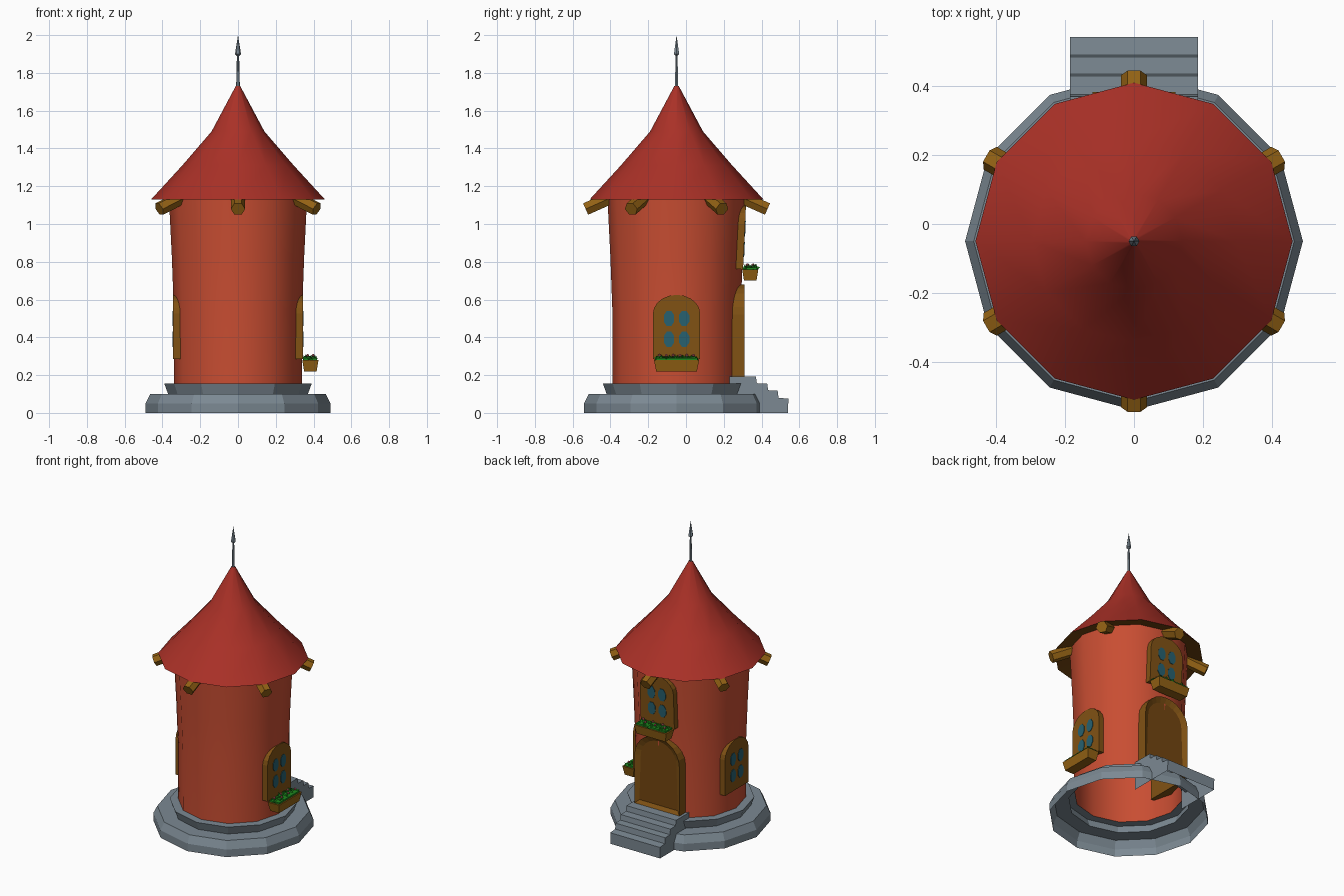
import bpy, bmesh, random
from math import sin, cos, pi, radians
from mathutils import Matrix, Vector

random.seed(4)
if "Cube" in bpy.data.objects:
    bpy.data.objects.remove(bpy.data.objects["Cube"])


def material(name, r, g, b):
    m = bpy.data.materials.new(name)
    m.use_nodes = True
    m.diffuse_color = (r, g, b, 1)
    m.node_tree.nodes["Principled BSDF"].inputs["Base Color"].default_value = (r, g, b, 1)
    return m


WALL = material("brick red", 0.58, 0.075, 0.032)
ROOF = material("roof red", 0.40, 0.03, 0.02)
STONE = material("grey stone", 0.20, 0.25, 0.29)
WOOD = material("brown wood", 0.22, 0.085, 0.007)
LIGHT_WOOD = material("golden wood", 0.29, 0.12, 0.007)
DARK_WOOD = material("dark wood", 0.17, 0.06, 0.005)
GLASS = material("teal glass", 0.02, 0.12, 0.16)
LEAF = material("leaf green", 0.012, 0.24, 0.012)
PETAL = material("pink petal", 0.65, 0.13, 0.16)

CENTRE = Matrix.Translation((0, -0.05, 0))
EAST, BACK, WEST = (CENTRE @ Matrix.Rotation(a, 4, "Z") for a in (0, pi / 2, pi))


def finish(name, bm, mats, matrix=CENTRE, smooth=False):
    me = bpy.data.meshes.new(name)
    for f in bm.faces:
        f.smooth = smooth
    bm.to_mesh(me)
    bm.free()
    for m in mats:
        me.materials.append(m)
    ob = bpy.data.objects.new(name, me)
    ob.matrix_world = matrix
    bpy.context.collection.objects.link(ob)
    return ob


def lathe(name, profile, mat, sides=12, smooth=False):
    """Turn a (radius, height) profile about the tower axis."""
    bm = bmesh.new()
    rings = [[bm.verts.new((r * cos(2 * pi * j / sides), r * sin(2 * pi * j / sides), z))
              for j in range(sides)] for r, z in profile]
    for a, b in zip(rings, rings[1:]):
        for j in range(sides):
            k = (j + 1) % sides
            bm.faces.new((a[j], a[k], b[k], b[j]))
    return finish(name, bm, [mat], smooth=smooth)


def extrude_outline(bm, outline, n0, n1):
    """Extrude a (sideways, up) outline outward along x; returns the outer face."""
    face = bm.faces.new([bm.verts.new((n0, u, z)) for u, z in outline])
    geom = bmesh.ops.extrude_face_region(bm, geom=[face])["geom"]
    bmesh.ops.translate(bm, vec=(n1 - n0, 0, 0),
                        verts=[g for g in geom if isinstance(g, bmesh.types.BMVert)])
    bmesh.ops.recalc_face_normals(bm, faces=bm.faces)
    return next(g for g in geom if isinstance(g, bmesh.types.BMFace))


def arch(width, z0, z1, rise, steps=10):
    pts = [(-width / 2, z0), (width / 2, z0)]
    return pts + [(width / 2 * cos(pi * i / steps), z1 - rise + rise * sin(pi * i / steps))
                  for i in range(steps + 1)]


def window(name, matrix):
    """Arched shutter board with four rounded panes; origin at the sill."""
    bm = bmesh.new()
    extrude_outline(bm, arch(0.25, 0, 0.34, 0.10), -0.06, 0)
    finish(name + "_frame", bm, [WOOD], matrix)
    bm = bmesh.new()
    for u in (-0.04, 0.04):
        for z in (0.105, 0.215):
            oval = [(u + 0.03 * cos(pi * (i + .5) / 4), z + 0.044 * sin(pi * (i + .5) / 4))
                    for i in range(8)]
            extrude_outline(bm, oval, -0.002, 0.003)
    finish(name + "_panes", bm, [GLASS], matrix)


def planter(name, matrix):
    """Tapered flower box with leaves and blossoms; origin at the sill."""
    bm = bmesh.new()
    bmesh.ops.create_cube(bm, size=1)
    for v in bm.verts:
        top = v.co.z > 0
        v.co = Vector((0.04 + v.co.x * (0.086 if top else 0.066),
                       v.co.y * (0.24 if top else 0.215), 0 if top else -0.06))
    finish(name + "_box", bm, [LIGHT_WOOD], matrix)

    bm = bmesh.new()
    bmesh.ops.create_cube(bm, size=1, matrix=Matrix.Translation((0.04, 0, 0.003))
                          @ Matrix.Diagonal((0.07, 0.22, 0.016, 1)))
    for i in range(26):
        spot = Matrix.Translation((random.uniform(0.01, 0.07), -0.105 + 0.0084 * i, 0.012))
        tilt = Matrix.Rotation(random.uniform(-1.2, 1.2), 4, random.choice("XY"))
        bmesh.ops.create_cone(bm, segments=4, radius1=0.013, radius2=0, depth=0.034,
                              cap_ends=True, matrix=spot @ tilt)
    finish(name + "_leaves", bm, [LEAF], matrix)

    bm = bmesh.new()
    for i in range(6):
        bmesh.ops.create_icosphere(bm, subdivisions=1, radius=0.0085, matrix=Matrix.Translation(
            (0.025 + 0.03 * (i % 2), -0.09 + 0.036 * i, 0.024)))
    finish(name + "_flowers", bm, [PETAL], matrix)


# Tower body, stone plinth, roof and spire
lathe("plinth", [(0.49, 0), (0.49, 0.05), (0.465, 0.10), (0.37, 0.10), (0.39, 0.155),
                 (0.335, 0.155)], STONE)
lathe("tower_wall", [(0.338, 0.155), (0.34, 0.55), (0.35, 0.82), (0.367, 1.16)], WALL, smooth=True)
lathe("roof", [(0.46, 1.13), (0.295, 1.31), (0.14, 1.49), (0.012, 1.73)], ROOF, smooth=True)
lathe("roof_underside", [(0.34, 1.155), (0.46, 1.13)], DARK_WOOD)
lathe("spire", [(0.010, 1.72), (0.006, 1.89), (0.016, 1.90), (0, 2.0)], STONE, sides=6)

# Six rafters sloping down under the eaves
for i in range(6):
    bm = bmesh.new()
    bmesh.ops.create_cone(bm, segments=6, radius1=0.038, radius2=0.038, depth=0.2, cap_ends=True)
    place = (CENTRE @ Matrix.Rotation(radians(30 + 60 * i), 4, "Z")
             @ Matrix.Translation((0.39, 0, 1.12)) @ Matrix.Rotation(radians(114), 4, "Y"))
    finish("rafter_%d" % (i + 1), bm, [LIGHT_WOOD], place)

# Windows and flower boxes
lean = Matrix.Translation((0.352, 0, 0.76)) @ Matrix.Rotation(radians(2.6), 4, "Y")
window("left_window", EAST @ Matrix.Translation((0.343, 0, 0.285)))
window("right_window", WEST @ Matrix.Translation((0.343, 0, 0.285)))
window("back_window", BACK @ lean)
planter("left_planter", EAST @ Matrix.Translation((0.343, 0, 0.28)))
planter("back_planter", BACK @ Matrix.Translation((0.35, 0, 0.76)))

# Door with a sunken panel
bm = bmesh.new()
front = extrude_outline(bm, arch(0.335, 0.19, 0.68, 0.16, 12), 0.28, 0.36)
bmesh.ops.inset_region(bm, faces=[front], thickness=0.035)
front.material_index = 1
bmesh.ops.translate(bm, verts=front.verts, vec=(-0.018, 0, 0))
finish("door", bm, [WOOD, DARK_WOOD], BACK)

# Stone stairs, open underneath
profile = [(0.28, 0), (0.59, 0), (0.592, 0.075), (0.54, 0.08), (0.535, 0.118), (0.485, 0.12),
           (0.48, 0.155), (0.425, 0.157), (0.42, 0.192), (0.28, 0.192)]
bm = bmesh.new()
side = bm.faces.new([bm.verts.new((n, -0.185, z)) for n, z in profile])
geom = bmesh.ops.extrude_face_region(bm, geom=[side])["geom"]
bmesh.ops.translate(bm, vec=(0, 0.37, 0), verts=[g for g in geom if isinstance(g, bmesh.types.BMVert)])
bmesh.ops.recalc_face_normals(bm, faces=bm.faces)
hidden = [f for f in bm.faces if f.normal.z < -0.9 or f.normal.x < -0.9]
bmesh.ops.delete(bm, geom=hidden, context="FACES")
finish("stairs", bm, [STONE], BACK)
